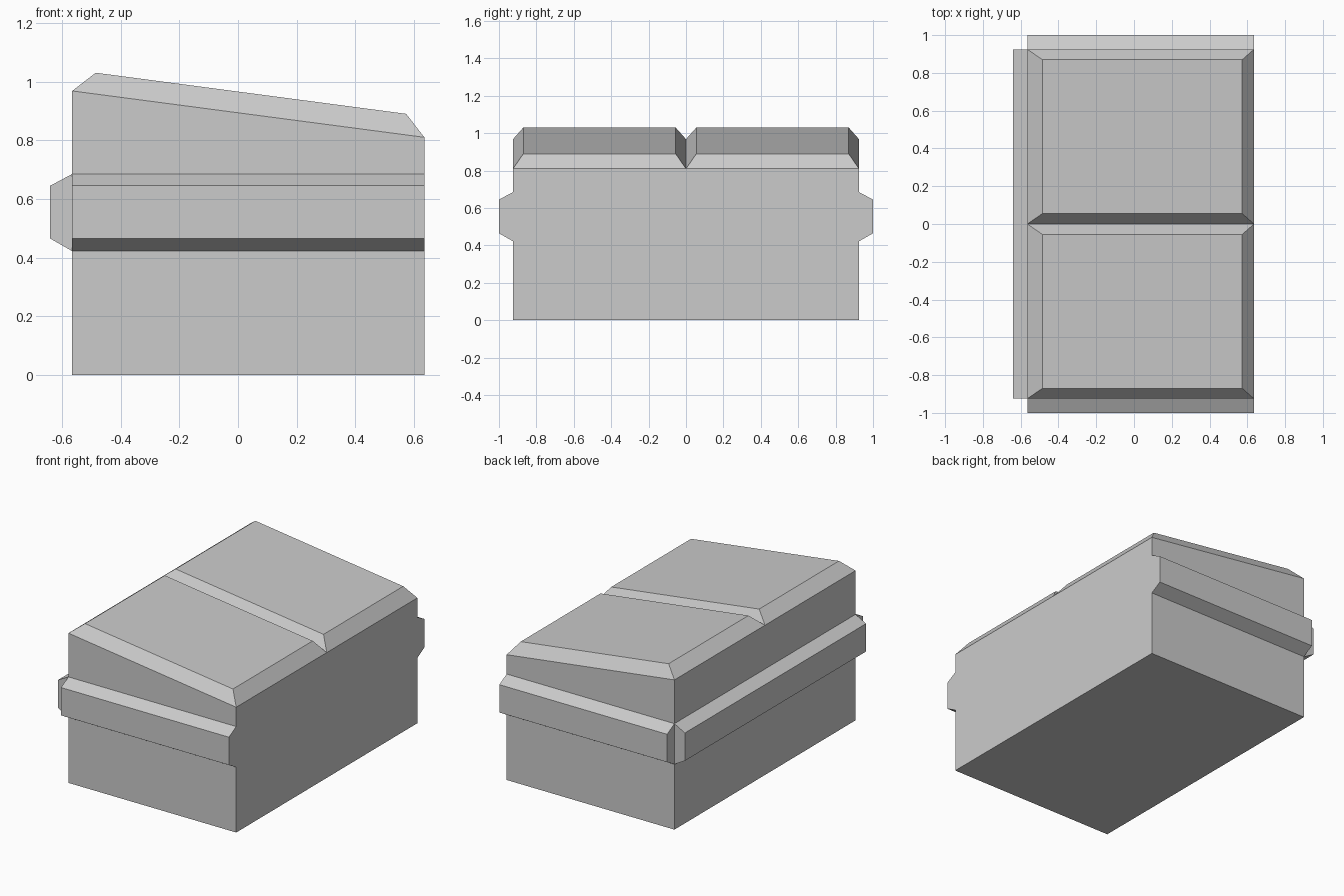
import bpy
import bmesh

old = bpy.data.objects.get("Cube")
if old:
    bpy.data.objects.remove(old, do_unlink=True)

grey = bpy.data.materials.new("plain grey")
grey.use_nodes = True
colour = (0.6, 0.6, 0.6, 1)
grey.diffuse_color = colour
grey.node_tree.nodes["Principled BSDF"].inputs["Base Color"].default_value = colour

X0, X1, Y = -0.565, 0.635, 0.925


def loft(name, start, end):
    """Closed solid joining two matching loops of corners."""
    bm = bmesh.new()
    a = [bm.verts.new(p) for p in start]
    b = [bm.verts.new(p) for p in end]
    bm.faces.new(a)
    bm.faces.new(b)
    for i in range(len(a)):
        j = (i + 1) % len(a)
        bm.faces.new((a[i], a[j], b[j], b[i]))
    bmesh.ops.recalc_face_normals(bm, faces=bm.faces)
    mesh = bpy.data.meshes.new(name)
    bm.to_mesh(mesh)
    bm.free()
    mesh.materials.append(grey)
    obj = bpy.data.objects.new(name, mesh)
    bpy.context.collection.objects.link(obj)


def ring(x0, x1, y0, y1, z0, z1):
    """Rectangle in plan whose height goes from z0 at x0 to z1 at x1."""
    return [(x0, y0, z0), (x1, y0, z1), (x1, y1, z1), (x0, y1, z0)]


# Main block with a sloping top
loft("body", ring(X0, X1, -Y, Y, 0, 0), ring(X0, X1, -Y, Y, 0.968, 0.81))

# Two bevelled roof panels meeting in a valley
for name, y0, y1 in (("front_roof_panel", -Y, 0), ("back_roof_panel", 0, Y)):
    loft(name, ring(X0, X1, y0, y1, 0.968, 0.81),
         ring(-0.485, 0.573, y0 + 0.055, y1 - 0.055, 1.03, 0.89))

# Projecting trim bands with chamfered edges: (outward offset, height)
band = [(0, 0.422), (0.075, 0.465), (0.075, 0.645), (0, 0.685)]
for name, side in (("front_band", -1), ("back_band", 1)):
    loft(name, [(X0, side * (Y + d), z) for d, z in band],
         [(X1, side * (Y + d), z) for d, z in band])
loft("side_band", [(X0 - d, -Y, z) for d, z in band],
     [(X0 - d, Y, z) for d, z in band])
